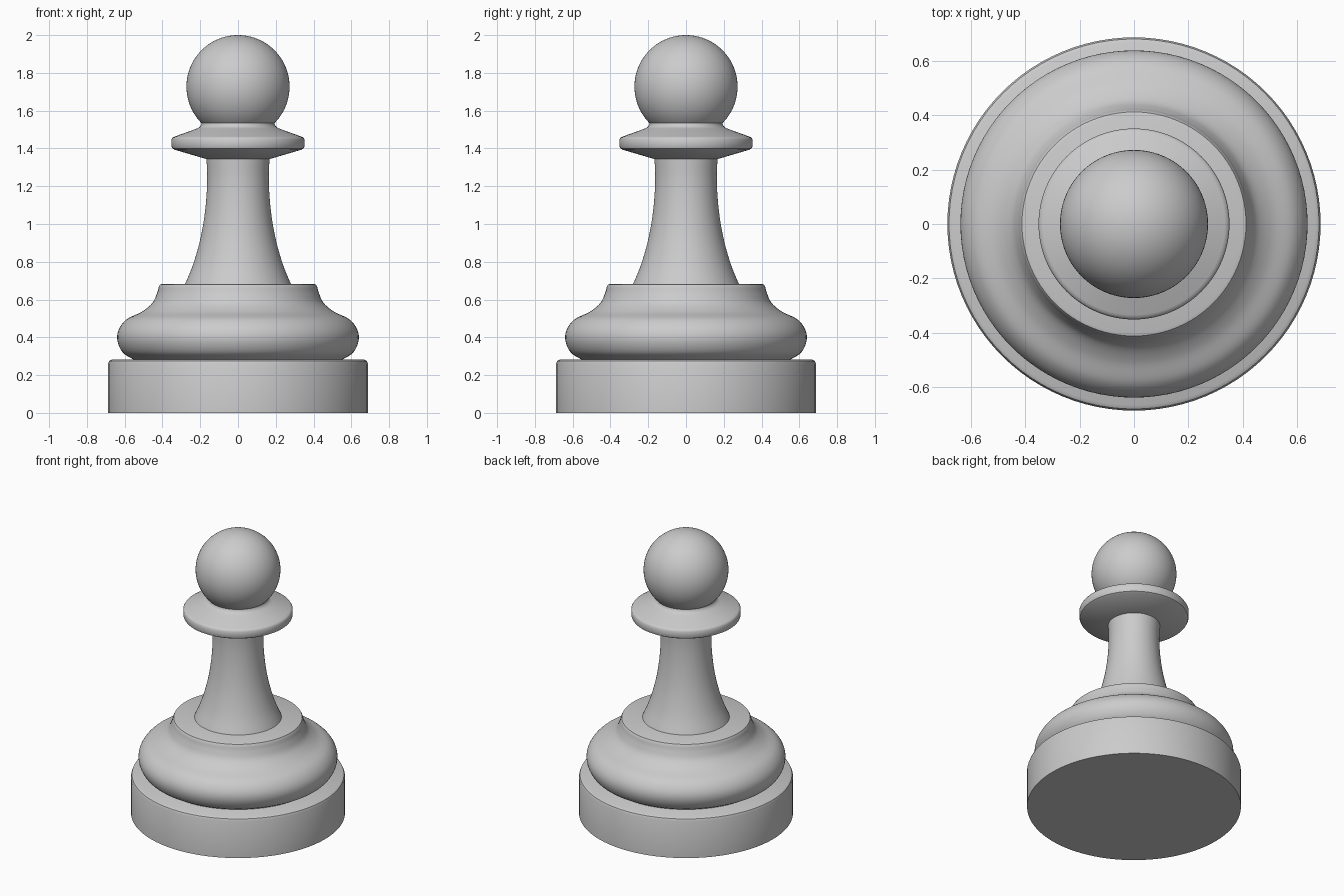
import bpy, bmesh, math
from mathutils import Vector

if "Cube" in bpy.data.objects:
    bpy.data.objects.remove(bpy.data.objects["Cube"], do_unlink=True)

SEGMENTS = 96

grey = bpy.data.materials.new("plain grey")
grey.use_nodes = True
grey.diffuse_color = (0.6, 0.6, 0.6, 1)
grey.node_tree.nodes["Principled BSDF"].inputs["Base Color"].default_value = (0.6, 0.6, 0.6, 1)


def smooth_path(points, steps=6):
    """Pass a Catmull-Rom curve through (radius, height) points."""
    pts = [Vector(p) for p in points]
    pts = [2 * pts[0] - pts[1]] + pts + [2 * pts[-1] - pts[-2]]
    path = []
    for a, b, c, d in zip(pts, pts[1:], pts[2:], pts[3:]):
        for i in range(steps):
            t = i / steps
            path.append(0.5 * (2 * b + (c - a) * t + (2 * a - 5 * b + 4 * c - d) * t ** 2
                               + (3 * b - a - 3 * c + d) * t ** 3))
    return path + [pts[-2]]


def lathe(name, profile):
    """Turn a bottom-to-top profile into a capped solid."""
    bm = bmesh.new()
    rings = []
    for r, z in profile:
        rings.append([bm.verts.new((r * math.cos(a), r * math.sin(a), z))
                      for a in (math.tau * i / SEGMENTS for i in range(SEGMENTS))])
    for low, high in zip(rings, rings[1:]):
        for i in range(SEGMENTS):
            j = (i + 1) % SEGMENTS
            bm.faces.new((low[i], low[j], high[j], high[i]))
    bm.faces.new(rings[0][::-1])
    bm.faces.new(rings[-1])
    mesh = bpy.data.meshes.new(name)
    bm.to_mesh(mesh)
    bm.free()
    obj = bpy.data.objects.new(name, mesh)
    bpy.context.collection.objects.link(obj)
    finish(obj)


def finish(obj):
    obj.data.materials.append(grey)
    bpy.ops.object.select_all(action="DESELECT")
    obj.select_set(True)
    bpy.context.view_layer.objects.active = obj
    bpy.ops.object.shade_smooth_by_angle(angle=math.radians(35))


# Round plinth with a softened upper rim
lathe("plinth", [(0.688, 0), (0.688, 0.26), (0.682, 0.275), (0.668, 0.283)])

# Swelling foot that sweeps up to a narrow shoulder
foot = smooth_path([(0.555, 0.283), (0.61, 0.32), (0.638, 0.38), (0.632, 0.44),
                    (0.59, 0.495), (0.51, 0.535), (0.455, 0.58), (0.43, 0.63), (0.419, 0.668)])
lathe("foot", [(0.5, 0.27)] + foot + [(0.413, 0.679), (0.402, 0.683)])

# Flared stem
lathe("stem", smooth_path([(0.281, 0.68), (0.24, 0.78), (0.207, 0.89), (0.184, 1.0),
                           (0.169, 1.12), (0.163, 1.24), (0.167, 1.35)]))

# Collar with sloping faces and a small neck under the head
lathe("collar", [(0.165, 1.343), (0.335, 1.393), (0.347, 1.4), (0.352, 1.411),
                 (0.352, 1.448), (0.346, 1.458), (0.335, 1.463)]
      + smooth_path([(0.24, 1.497), (0.206, 1.512), (0.193, 1.53), (0.195, 1.55)], 4))

# Ball head
bpy.ops.mesh.primitive_uv_sphere_add(segments=SEGMENTS, ring_count=48, radius=0.273,
                                     location=(0, 0, 1.727))
head = bpy.context.object
head.name = "head"
finish(head)
